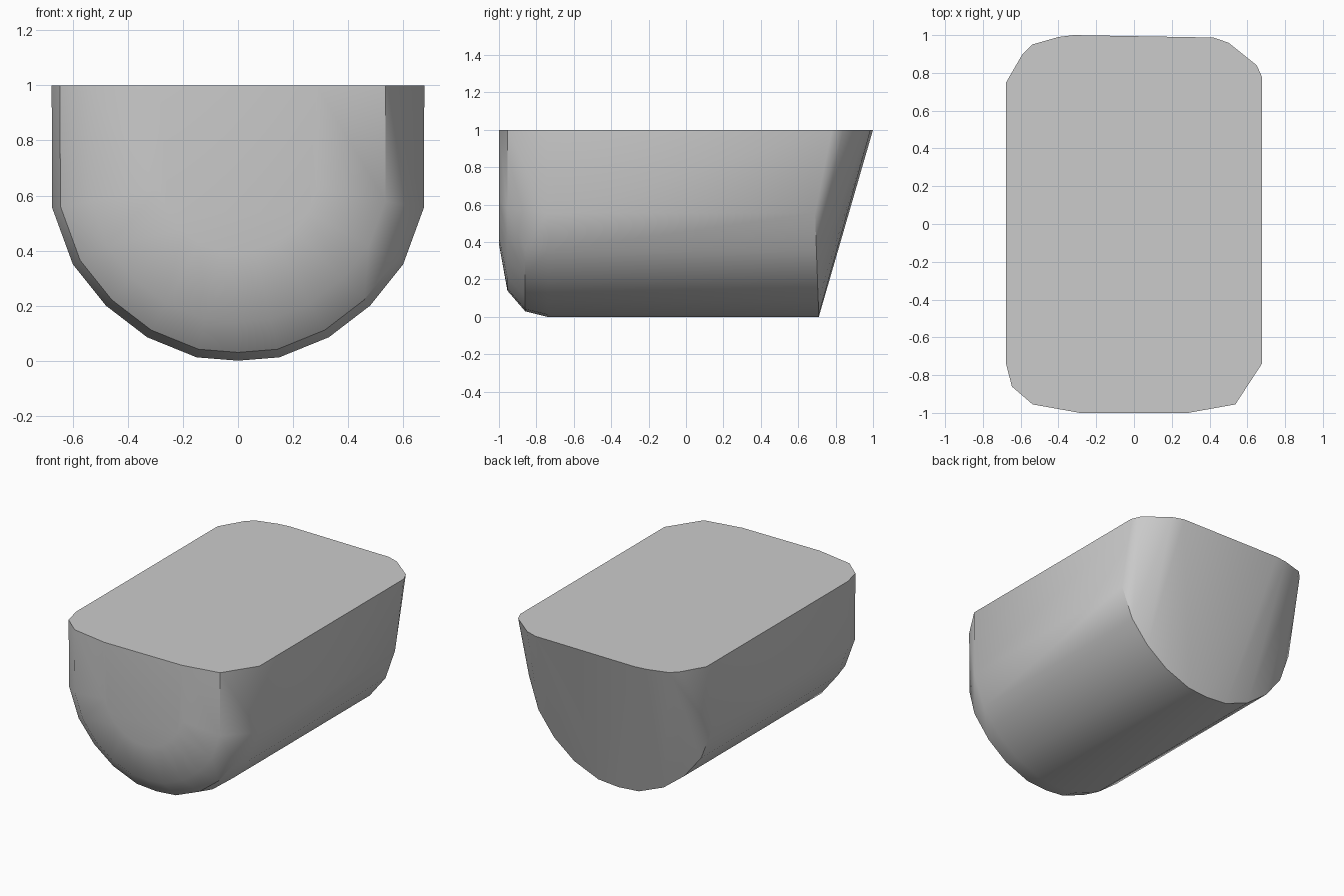
import bpy
import bmesh
import math

cube = bpy.data.objects.get("Cube")
if cube:
    bpy.data.objects.remove(cube, do_unlink=True)

# Light grey shell colour
grey = bpy.data.materials.new("light_grey")
grey.use_nodes = True
colour = (0.6, 0.6, 0.6, 1)
grey.diffuse_color = colour
grey.node_tree.nodes["Principled BSDF"].inputs["Base Color"].default_value = colour

# Right half of the U-shaped cross-section, as (x, z)
half = [(0.677, 1), (0.675, 0.555), (0.60, 0.35), (0.48, 0.2),
        (0.33, 0.085), (0.15, 0.012)]
section = half + [(0, 0)] + [(-x, z) for x, z in half]
centre = 0.675


def inset(x, z, amount):
    """Shrink a section point towards the barrel axis, keeping the flat top."""
    k = 1 - amount / centre
    return x * k, z if z == 1 else centre + (z - centre) * k


points = []

# Barrel and its rounded front end, as (y, inset)
for y, amount in [(-0.74, 0), (-0.86, 0.03), (-0.955, 0.14), (-1, 0.39)]:
    for x, z in section:
        if y == -0.86 and x > 0.6:      # plainer chamfer on one corner
            continue
        px, pz = inset(x, z, amount)
        points.append((px, y, pz))

# Lower rim at the back
points += [(x, 0.71 - 0.036 * z, z) for x, z in section if z < 1]

# Upper rim at the back, overhanging the lower one
back_rim = [(-0.677, 0.75), (-0.59, 0.9), (-0.54, 0.95), (-0.4, 0.99),
            (-0.32, 1), (0.42, 0.987), (0.5, 0.96), (0.65, 0.84), (0.677, 0.78)]
points += [(x, y, 1) for x, y in back_rim]

# Wrap the rims in one convex body
bm = bmesh.new()
for p in points:
    bm.verts.new(p)
hull = bmesh.ops.convex_hull(bm, input=bm.verts[:])
loose = {g for g in hull["geom_interior"] + hull["geom_unused"]
         if isinstance(g, bmesh.types.BMVert)}
bmesh.ops.delete(bm, geom=list(loose), context='VERTS')
bmesh.ops.dissolve_limit(bm, angle_limit=math.radians(0.5),
                         verts=bm.verts[:], edges=bm.edges[:])
bmesh.ops.recalc_face_normals(bm, faces=bm.faces[:])
mesh = bpy.data.meshes.new("rounded_body")
bm.to_mesh(mesh)
bm.free()
mesh.materials.append(grey)
body = bpy.data.objects.new("rounded_body", mesh)
bpy.context.collection.objects.link(body)

# Smooth the curves, keep the rims sharp
bpy.ops.object.select_all(action='DESELECT')
body.select_set(True)
bpy.context.view_layer.objects.active = body
bpy.ops.object.shade_smooth_by_angle(angle=math.radians(35))
